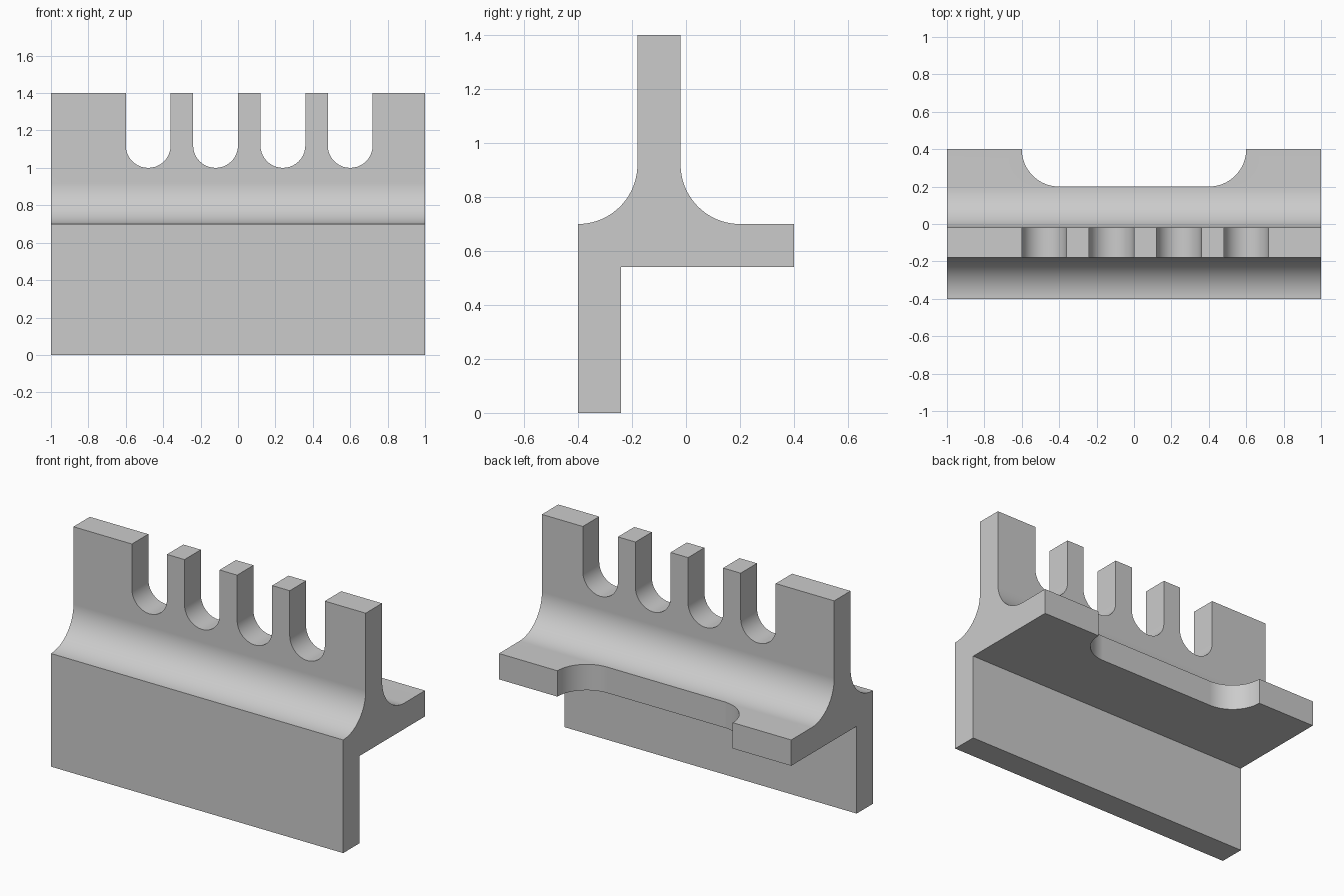
import bpy, bmesh
from math import sin, cos, radians
from mathutils import Vector

if "Cube" in bpy.data.objects:
    bpy.data.objects.remove(bpy.data.objects["Cube"])


def arc(cx, cy, r, a0, a1, n=20):
    """Points along an arc, angles in degrees."""
    return [(cx + r * cos(radians(a0 + (a1 - a0) * i / n)),
             cy + r * sin(radians(a0 + (a1 - a0) * i / n))) for i in range(n + 1)]


def prism(name, points, place, direction):
    """Extrude a closed 2D outline into a solid."""
    bm = bmesh.new()
    face = bm.faces.new([bm.verts.new(place(a, b)) for a, b in points])
    ext = bmesh.ops.extrude_face_region(bm, geom=[face])
    verts = [g for g in ext["geom"] if isinstance(g, bmesh.types.BMVert)]
    bmesh.ops.translate(bm, verts=verts, vec=Vector(direction))
    bmesh.ops.recalc_face_normals(bm, faces=bm.faces[:])
    mesh = bpy.data.meshes.new(name)
    bm.to_mesh(mesh)
    bm.free()
    obj = bpy.data.objects.new(name, mesh)
    bpy.context.collection.objects.link(obj)
    return obj


# Bracket cross-section: lower leg, rear shelf, filleted upright
R = 0.22
profile = [(-0.4, 0), (-0.24, 0), (-0.24, 0.54), (0.4, 0.54), (0.4, 0.7)]
profile += arc(-0.02 + R, 0.7 + R, R, 270, 180)
profile += [(-0.02, 1.4), (-0.18, 1.4)]
profile += arc(-0.18 - R, 0.7 + R, R, 0, -90)
bracket = prism("slotted_bracket", profile, lambda y, z: (-1, y, z), (2, 0, 0))

# Round-bottomed slots in the upright
cutters = []
for i in range(4):
    cx = -0.48 + 0.36 * i
    slot = [(cx + 0.12, 1.5), (cx - 0.12, 1.5)] + arc(cx, 1.12, 0.12, 180, 360)
    cutters.append(prism("slot_cutter", slot, lambda x, z: (x, -0.3, z), (0, 0.4, 0)))

# Rounded notch in the rear edge of the shelf
notch = [(0.6, 0.5), (-0.6, 0.5)] + arc(-0.4, 0.4, 0.2, 180, 270) + arc(0.4, 0.4, 0.2, 270, 360)
cutters.append(prism("notch_cutter", notch, lambda x, y: (x, y, 0.4), (0, 0, 0.5)))

# Cut the openings, then discard the cutters
bpy.context.view_layer.objects.active = bracket
bracket.select_set(True)
for cutter in cutters:
    mod = bracket.modifiers.new("cut", 'BOOLEAN')
    mod.operation, mod.solver, mod.object = 'DIFFERENCE', 'EXACT', cutter
    bpy.ops.object.modifier_apply(modifier=mod.name)
    bpy.data.objects.remove(cutter, do_unlink=True)

# Smooth the curved faces while keeping hard edges and flat sides
bpy.ops.object.shade_smooth_by_angle(angle=radians(30))
weighted = bracket.modifiers.new("flat_sides", 'WEIGHTED_NORMAL')
weighted.keep_sharp = True
